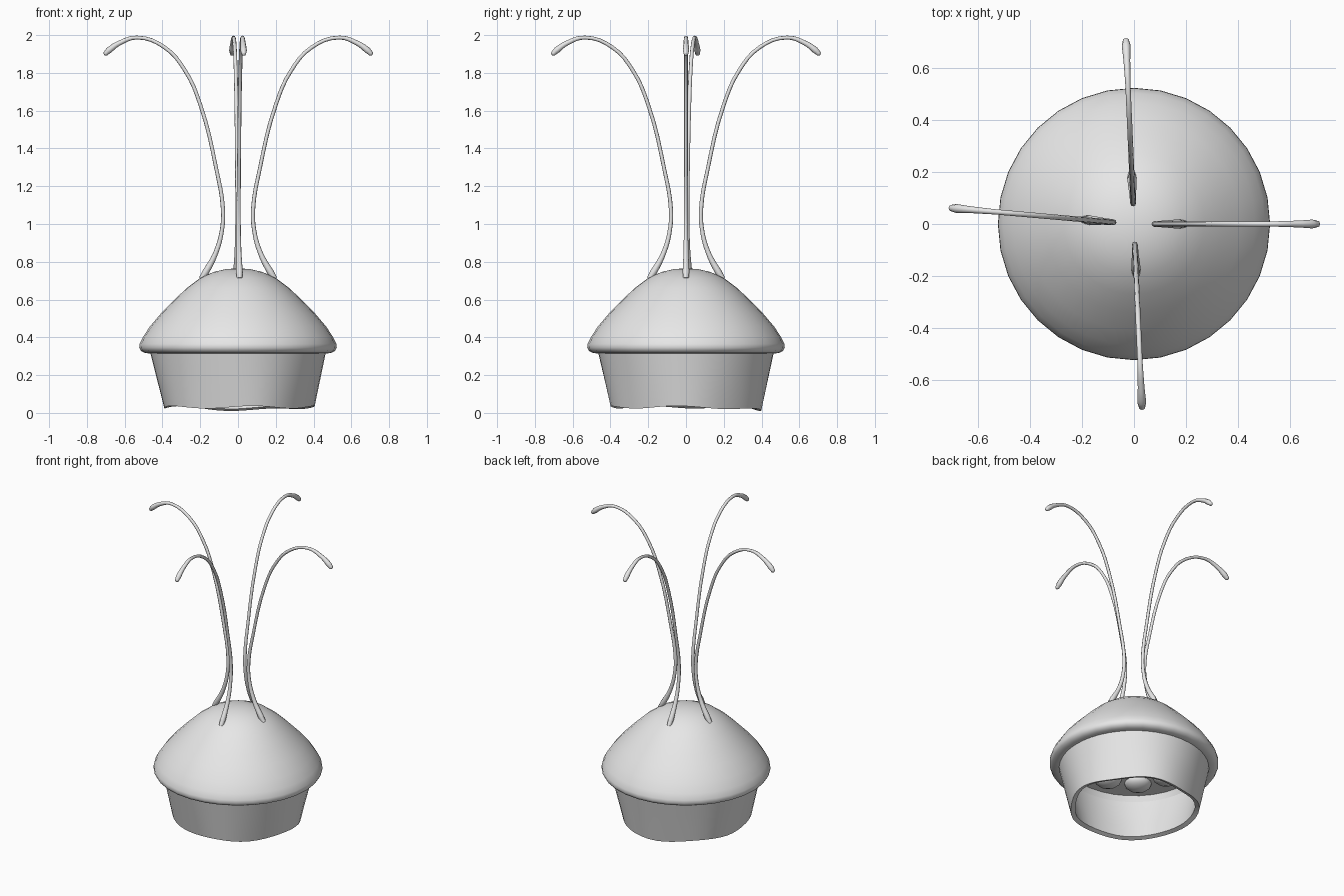
import bpy, bmesh, math

if "Cube" in bpy.data.objects:
    bpy.data.objects.remove(bpy.data.objects["Cube"])

grey = bpy.data.materials.new("plain grey")
grey.diffuse_color = (0.8, 0.8, 0.8, 1)
grey.use_nodes = True
grey.node_tree.nodes["Principled BSDF"].inputs["Base Color"].default_value = grey.diffuse_color


def finish(ob, angle=40):
    ob.data.materials.clear()
    ob.data.materials.append(grey)
    bpy.ops.object.select_all(action='DESELECT')
    ob.select_set(True)
    bpy.context.view_layer.objects.active = ob
    bpy.ops.object.shade_smooth_by_angle(angle=math.radians(angle))


def lathe(name, profile, sides, shape=lambda r, z, a: (r, z), closed=False):
    """Revolve (r, z) points; shape() may ripple each ring."""
    bm = bmesh.new()
    rings = []
    for r, z in profile:
        if r == 0:
            rings.append([bm.verts.new((0, 0, z))] * sides)
            continue
        ring = []
        for i in range(sides):
            a = 2 * math.pi * i / sides
            rr, zz = shape(r, z, a)
            ring.append(bm.verts.new((rr * math.cos(a), rr * math.sin(a), zz)))
        rings.append(ring)
    pairs = list(zip(rings, rings[1:]))
    if closed:
        pairs.append((rings[-1], rings[0]))
    for lo, hi in pairs:
        for i in range(sides):
            j = (i + 1) % sides
            quad = [lo[i], lo[j], hi[j], hi[i]]
            bm.faces.new(list(dict.fromkeys(quad)))
    bmesh.ops.recalc_face_normals(bm, faces=bm.faces)
    me = bpy.data.meshes.new(name)
    bm.to_mesh(me)
    bm.free()
    ob = bpy.data.objects.new(name, me)
    bpy.context.collection.objects.link(ob)
    finish(ob)
    return ob


# Domed cap with a rolled lip and recessed underside
lathe("cap", [(0, 0.765), (0.06, 0.762), (0.13, 0.746), (0.20, 0.714),
              (0.27, 0.662), (0.34, 0.596), (0.41, 0.524), (0.466, 0.458),
              (0.503, 0.402), (0.521, 0.365), (0.523, 0.345), (0.514, 0.328),
              (0.495, 0.318), (0.465, 0.314), (0.44, 0.32), (0.425, 0.36),
              (0, 0.37)], 32)


# Tapered skirt, open below, with a rippled lower rim
def ripple(r, z, a):
    low = max(0.0, (0.32 - z) / 0.29)
    back = max(0.0, math.cos(a - math.radians(80))) ** 4
    dz = 0.007 * math.cos(5 * a + 0.6) - 0.016 * back
    return r + 0.008 * low * math.cos(5 * a), z + low * dz


lathe("skirt", [(0.465, 0.32), (0.443, 0.225), (0.421, 0.13), (0.398, 0.03),
                (0.37, 0.04), (0.392, 0.13), (0.416, 0.225), (0.436, 0.322)],
      48, ripple, closed=True)

# Soft lumps under the cap
for i in range(9):
    a = 2 * math.pi * i / 9 + math.radians(225)
    bpy.ops.mesh.primitive_uv_sphere_add(
        segments=14, ring_count=8, radius=1,
        location=(0.28 * math.cos(a), 0.28 * math.sin(a), 0.365))
    lump = bpy.context.object
    lump.name = "underside_lump"
    lump.scale = (0.085, 0.085, 0.05)
    finish(lump, 60)

# Four arched stalks: distance out, height, thickness
path = [(0.195, 0.71, 0.014), (0.172, 0.745, 0.018), (0.117, 0.85, 0.013),
        (0.085, 0.97, 0.011), (0.080, 1.08, 0.011), (0.115, 1.29, 0.010),
        (0.20, 1.63, 0.010), (0.28, 1.81, 0.010), (0.39, 1.935, 0.010),
        (0.535, 1.987, 0.010), (0.63, 1.958, 0.013), (0.685, 1.92, 0.017),
        (0.706, 1.899, 0.012), (0.71, 1.894, 0.003)]
for label, yaw in (("right", 0), ("back", 92.5), ("left", 175), ("front", 272.5)):
    name = label + "_stalk"
    cu = bpy.data.curves.new(name, 'CURVE')
    cu.dimensions = '3D'
    cu.bevel_depth = 1.0
    cu.bevel_resolution = 2
    cu.resolution_u = 4
    cu.use_fill_caps = True
    sp = cu.splines.new('BEZIER')
    sp.bezier_points.add(len(path) - 1)
    for p, (d, z, r) in zip(sp.bezier_points, path):
        p.co = (d, 0, z)
        p.radius = r
        p.handle_left_type = p.handle_right_type = 'AUTO'
    ob = bpy.data.objects.new(name, cu)
    bpy.context.collection.objects.link(ob)
    ob.rotation_euler.z = math.radians(yaw)
    bpy.ops.object.select_all(action='DESELECT')
    ob.select_set(True)
    bpy.context.view_layer.objects.active = ob
    bpy.ops.object.convert(target='MESH')
    finish(bpy.context.object, 60)
